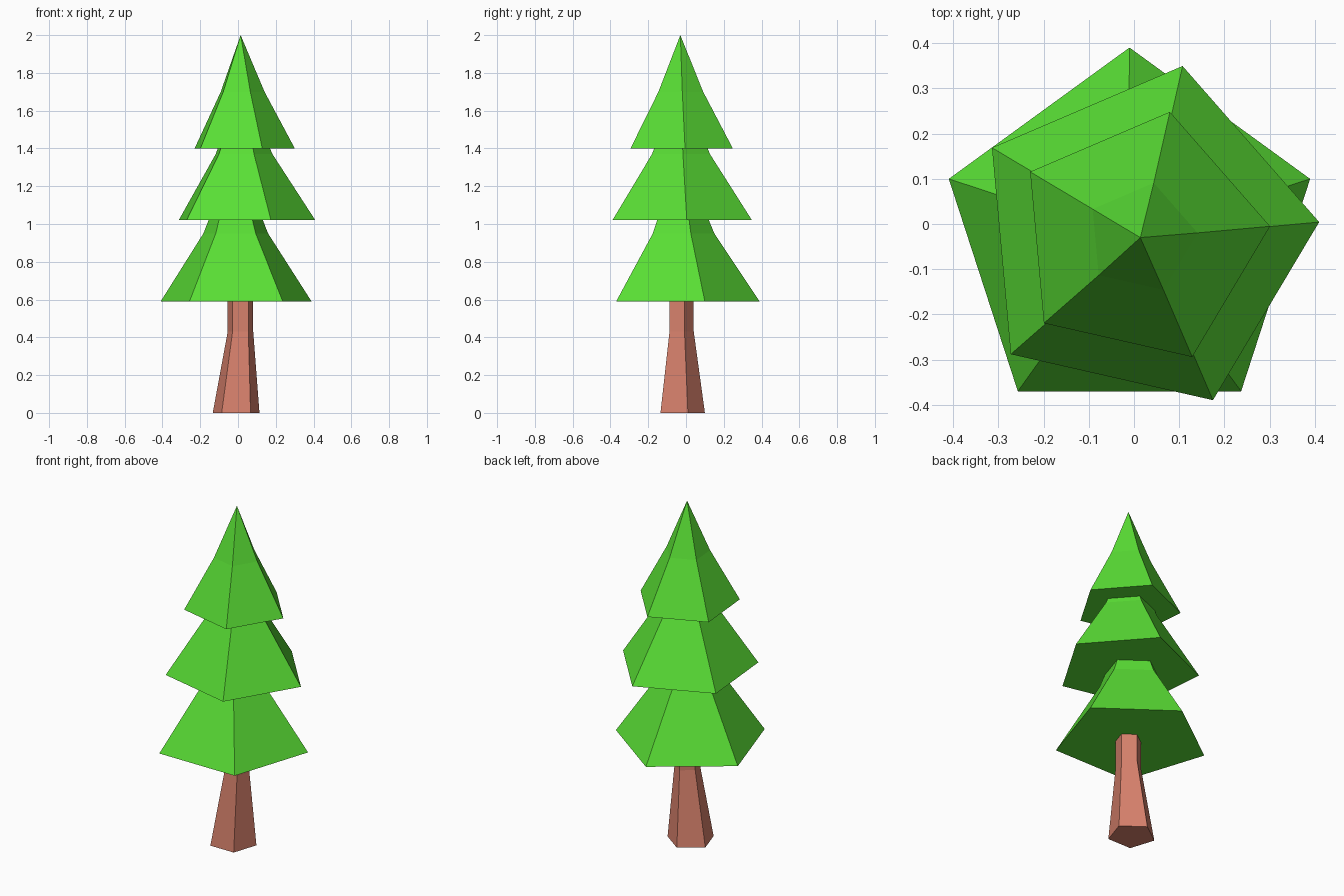
import bpy, bmesh
from math import cos, sin, radians

if "Cube" in bpy.data.objects:
    bpy.data.objects.remove(bpy.data.objects["Cube"])

SIDES = 5


def material(name, color):
    m = bpy.data.materials.new(name)
    m.diffuse_color = (*color, 1)
    m.use_nodes = True
    m.node_tree.nodes["Principled BSDF"].inputs["Base Color"].default_value = m.diffuse_color
    return m


def loft(name, rings, angle, mat):
    """Closed flat-shaded loft through rings of (cx, cy, z, radius); radius 0 is a tip."""
    bm = bmesh.new()
    loops = []
    for cx, cy, z, r in rings:
        n = SIDES if r else 1
        loops.append([bm.verts.new((cx + r * cos(radians(angle + 360 * i / SIDES)),
                                    cy + r * sin(radians(angle + 360 * i / SIDES)), z))
                      for i in range(n)])
    for a, b in zip(loops, loops[1:]):
        for i in range(SIDES):
            j = (i + 1) % SIDES
            bm.faces.new((a[i], a[j], b[0]) if len(b) == 1 else (a[i], a[j], b[j], b[i]))
    bm.faces.new(loops[0][::-1])
    if len(loops[-1]) > 1:
        bm.faces.new(loops[-1])
    bmesh.ops.recalc_face_normals(bm, faces=bm.faces)
    mesh = bpy.data.meshes.new(name)
    bm.to_mesh(mesh)
    bm.free()
    mesh.materials.append(mat)
    obj = bpy.data.objects.new(name, mesh)
    bpy.context.collection.objects.link(obj)
    return obj


bark = material("bark", (0.68, 0.22, 0.15))
leaf = material("foliage", (0.10, 0.73, 0.035))

# Trunk: flared base, straight neck
loft("trunk", [(-0.01, -0.03, 0, 0.13), (0.013, -0.03, 0.43, 0.071),
               (0.013, -0.03, 0.60, 0.071)], 90, bark)

# Three foliage tiers, each a skirt with a steeper upper part
loft("lower_foliage", [(-0.01, -0.03, 0.59, 0.42), (-0.012, -0.03, 0.95, 0.18),
                       (-0.012, -0.03, 1.03, 0.147)], 90, leaf)
loft("middle_foliage", [(0.021, -0.031, 1.02, 0.39), (0.021, -0.031, 1.37, 0.162),
                        (0.021, -0.031, 1.41, 0.145)], 5.2, leaf)
loft("top_foliage", [(0.016, -0.031, 1.40, 0.286), (0.016, -0.031, 1.70, 0.125),
                     (0.014, -0.03, 2.0, 0)], 5.2, leaf)
